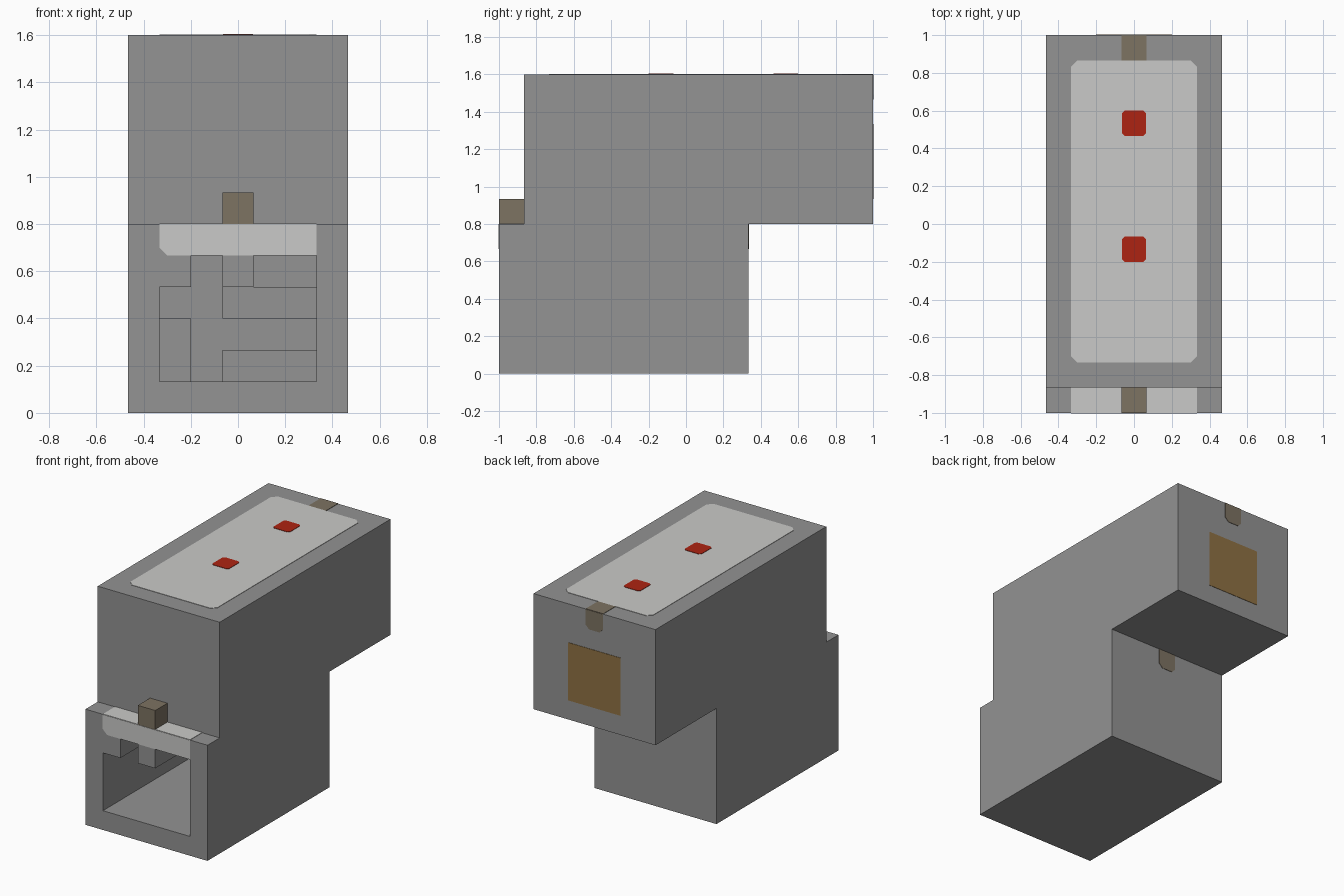
import bpy
import bmesh
from mathutils import Vector

U = 2 / 15          # one building block
THIN = 0.02         # thickness of painted plates, in blocks

cube = bpy.data.objects.get("Cube")
if cube:
    bpy.data.objects.remove(cube, do_unlink=True)


def material(name, r, g, b):
    lin = [((c / 255 + 0.055) / 1.055) ** 2.4 for c in (r, g, b)] + [1]
    m = bpy.data.materials.new(name)
    m.use_nodes = True
    m.diffuse_color = lin
    m.node_tree.nodes["Principled BSDF"].inputs["Base Color"].default_value = lin
    return m


GREY = material("stone grey", 147, 147, 147)
WHITE = material("pale grey", 202, 202, 200)
BROWN = material("dull brown", 125, 115, 98)
RED = material("red", 174, 35, 18)
OCHRE = material("ochre brown", 143, 113, 67)


def prism(name, points, depth, mat):
    """Extrude a flat outline of block-unit points along the depth vector."""
    bm = bmesh.new()
    face = bm.faces.new([bm.verts.new(Vector(p) * U) for p in points])
    new = bmesh.ops.extrude_face_region(bm, geom=[face])["geom"]
    bmesh.ops.translate(bm, vec=Vector(depth) * U,
                        verts=[v for v in new if isinstance(v, bmesh.types.BMVert)])
    bmesh.ops.recalc_face_normals(bm, faces=bm.faces)
    mesh = bpy.data.meshes.new(name)
    bm.to_mesh(mesh)
    bm.free()
    mesh.materials.append(mat)
    ob = bpy.data.objects.new(name, mesh)
    bpy.context.collection.objects.link(ob)
    return ob


def box(name, x, y, z, mat):
    pts = [(x[0], y[0], z[0]), (x[1], y[0], z[0]), (x[1], y[1], z[0]), (x[0], y[1], z[0])]
    return prism(name, pts, (0, 0, z[1] - z[0]), mat)


def outline(a, b, cuts):
    """Rectangle outline; cuts = corner chamfers (low-low, high-low, high-high, low-high)."""
    (a0, a1), (b0, b1) = a, b
    pts = []
    for (p, q, sp, sq), c, flip in zip(
            ((a0, b0, 1, 1), (a1, b0, -1, 1), (a1, b1, -1, -1), (a0, b1, 1, -1)),
            cuts, (0, 1, 0, 1)):
        if not c:
            pts.append((p, q))
            continue
        pair = [(p, q + sq * c), (p + sp * c, q)]
        pts += pair[::-1] if flip else pair
    return pts


def top_plate(name, x, y, z, mat, cuts=(0, 0, 0, 0), t=THIN):
    return prism(name, [(p, q, z) for p, q in outline(x, y, cuts)], (0, 0, t), mat)


def wall_plate(name, x, z, y, side, mat, cuts=(0, 0, 0, 0)):
    return prism(name, [(p, y, q) for p, q in outline(x, z, cuts)], (0, side * THIN, 0), mat)


# Stepped body, hollowed from the front
profile = [(-7.5, 0), (2.5, 0), (2.5, 6), (7.5, 6), (7.5, 12), (-6.5, 12), (-6.5, 6), (-7.5, 6)]
body = prism("body", [(-3.5, y, z) for y, z in profile], (7, 0, 0), GREY)
cutter = box("mouth_cutter", (-2.5, 2.5), (-8, 1.5), (1, 5), GREY)
cutter.hide_render = True
mod = body.modifiers.new("mouth", "BOOLEAN")
mod.operation = "DIFFERENCE"
mod.solver = "EXACT"
mod.object = cutter
bpy.context.view_layer.objects.active = body
bpy.ops.object.modifier_apply(modifier=mod.name)
bpy.data.objects.remove(cutter, do_unlink=True)

# Teeth hanging at the mouth and blocks at the back of the cavity
box("upper_tooth_side", (-2.5, -1.5), (-7.5, -5.5), (4, 5), GREY)
box("upper_tooth_middle", (-0.5, 0.5), (-7.5, -5.5), (4, 5), GREY)
box("inner_block_side", (-2.5, -1.5), (0.5, 1.5), (1, 3), GREY)
box("inner_block_low", (-0.5, 2.5), (0.5, 1.5), (1, 2), GREY)
box("inner_block_high", (-0.5, 2.5), (0.5, 1.5), (3, 4), GREY)

# Horn on the front ledge
box("horn", (-0.5, 0.5), (-7.5, -6.5), (6, 7), BROWN)

# Pale back panel with red spots
c = 0.25
top_plate("back_panel", (-2.5, 2.5), (-5.5, 6.5), 12, WHITE, (c, c, c, c))
for i, y in enumerate((-1, 4)):
    top_plate(f"red_spot_{i + 1}", (-0.48, 0.48), (y - 0.5, y + 0.5), 12, RED,
              (0.1, 0.1, 0.1, 0.1), 2 * THIN)

# Pale lip over the mouth
top_plate("lip_top", (-2.5, 2.5), (-7.5, -6.5), 6, WHITE)
wall_plate("lip_front", (-2.5, 2.5), (5, 6), -7.5, -1, WHITE, (c, 0, 0, 0))

# Brown marks and ochre patch at the rear
top_plate("tail_mark_top", (-0.5, 0.5), (6.5, 7.5), 12, BROWN)
wall_plate("tail_mark_rear", (-0.5, 0.5), (11, 12), 7.5, 1, BROWN, (0.2, 0.2, 0, 0))
wall_plate("lower_rear_mark", (-0.5, 0.5), (5, 6), 2.5, 1, BROWN, (0.2, 0.2, 0, 0))
wall_plate("rear_patch", (-1.5, 1.5), (7, 10), 7.5, 1, OCHRE)
